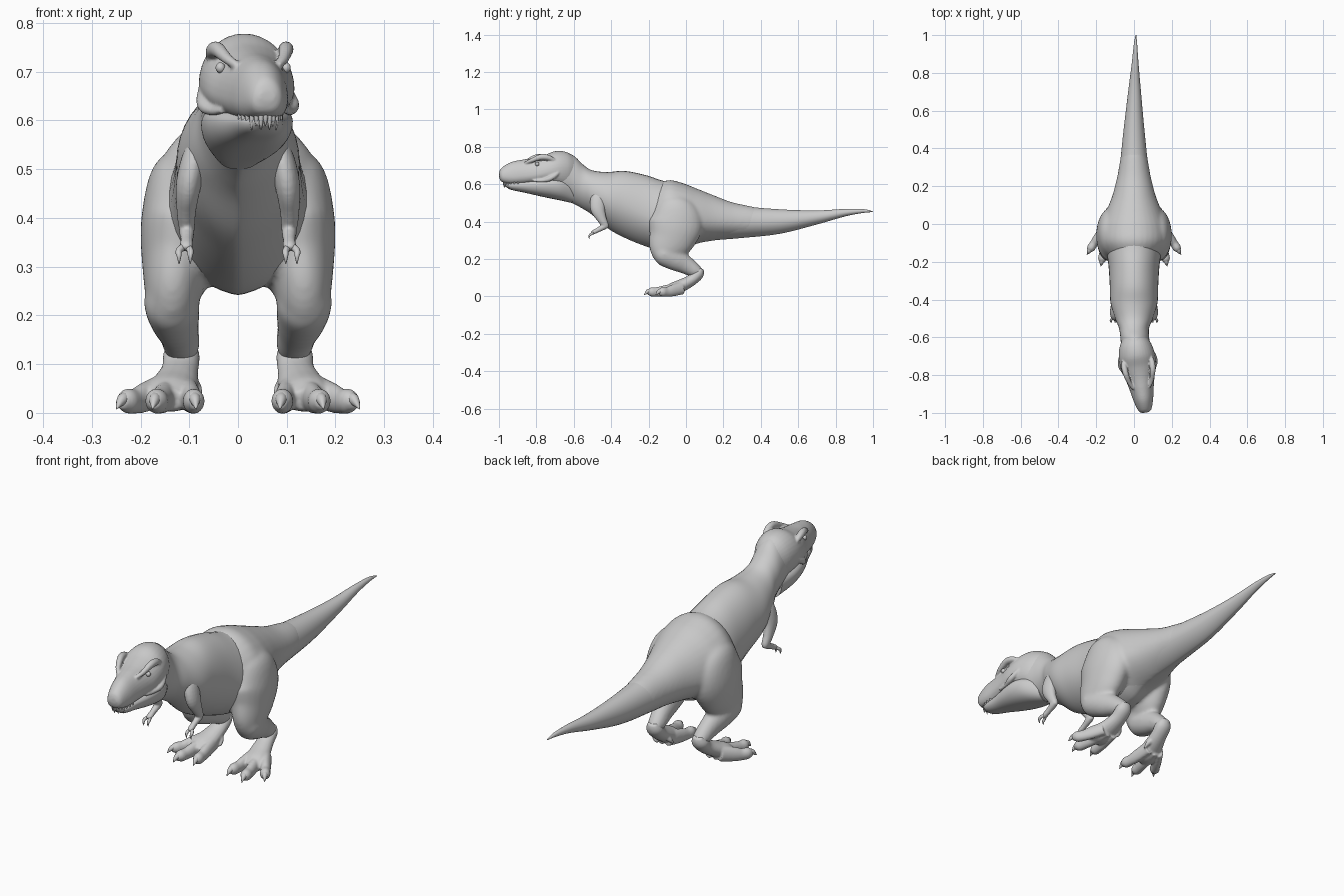
import bpy, bmesh, math
from mathutils import Vector, Matrix

HEAD = Matrix.Translation((0, -0.6, 0)) @ Matrix.Rotation(0.15, 4, 'Z') @ Matrix.Translation((0, 0.6, 0))


def spline(pts, n):
    """Catmull-Rom through tuples of any length."""
    p = [pts[0]] + list(pts) + [pts[-1]]
    out = []
    for i in range(1, len(p) - 2):
        for k in range(n):
            t = k / n
            out.append(tuple(0.5 * (2 * b + (c - a) * t + (2 * a - 5 * b + 4 * c - d) * t * t
                                    + (3 * b - a - 3 * c + d) * t ** 3)
                             for a, b, c, d in zip(*p[i - 1:i + 3])))
    return out + [tuple(pts[-1])]


def skin(name, rings, matrix=None):
    """Closed smooth mesh through a list of rings."""
    bm = bmesh.new()
    loops = [[bm.verts.new(v) for v in r] for r in rings]
    n = len(loops[0])
    for a, b in zip(loops, loops[1:]):
        for i in range(n):
            bm.faces.new((a[i], a[(i + 1) % n], b[(i + 1) % n], b[i]))
    for end in (loops[0], loops[-1]):
        bm.faces.new(end)
    bmesh.ops.recalc_face_normals(bm, faces=bm.faces)
    me = bpy.data.meshes.new(name)
    bm.to_mesh(me)
    bm.free()
    if matrix:
        me.transform(matrix)
    me.shade_smooth()
    me.set_sharp_from_angle(angle=math.radians(60))
    ob = bpy.data.objects.new(name, me)
    bpy.context.collection.objects.link(ob)
    return ob


def trunk(name, stations, top=1.0, low=1.0, matrix=None, sides=36, n=5):
    """Loft along y; station = y, x centre, z top, z bottom, half width, height share of widest point."""
    rings = []
    for y, cx, zt, zb, w, m in spline(stations, n):
        zm = zb + (zt - zb) * m
        ring = []
        for i in range(sides):
            a = 2 * math.pi * i / sides
            c, s = math.cos(a), math.sin(a)
            p = top if s > 0 else low
            ring.append((cx + max(w, 0.001) * math.copysign(abs(c) ** p, c), y,
                         zm + s * ((zt - zm) if s > 0 else (zm - zb))))
        rings.append(ring)
    return skin(name, rings, matrix)


def limb(name, pts, side=1, matrix=None, sides=18, n=5):
    """Tube along a path; point = x, y, z, sideways radius, depth radius."""
    pts = spline([(p[0] * side,) + tuple(p[1:]) for p in pts], n)
    rings = []
    for i, p in enumerate(pts):
        c = Vector(p[:3])
        t = (Vector(pts[min(i + 1, len(pts) - 1)][:3]) - Vector(pts[max(i - 1, 0)][:3])).normalized()
        u = (Vector((1, 0, 0)) - t * t.x).normalized()
        v = t.cross(u)
        rings.append([c + u * max(p[3], .0008) * math.cos(2 * math.pi * k / sides)
                      + v * max(p[4], .0008) * math.sin(2 * math.pi * k / sides) for k in range(sides)])
    return skin(name, rings, matrix)


def ball(name, loc, size, matrix):
    bm = bmesh.new()
    bmesh.ops.create_uvsphere(bm, u_segments=16, v_segments=10, radius=1)
    me = bpy.data.meshes.new(name)
    bm.to_mesh(me)
    bm.free()
    me.transform(matrix @ Matrix.Translation(loc) @ Matrix.Diagonal((*size, 1)))
    me.shade_smooth()
    bpy.context.collection.objects.link(bpy.data.objects.new(name, me))


def blend(name, parts, voxel, passes):
    """Join parts and melt them into one smooth surface."""
    with bpy.context.temp_override(active_object=parts[0], selected_editable_objects=parts):
        bpy.ops.object.join()
    ob = parts[0]
    ob.name = name
    m = ob.modifiers.new("melt", 'REMESH')
    m.mode, m.voxel_size, m.use_smooth_shade = 'VOXEL', voxel, True
    m = ob.modifiers.new("relax", 'SMOOTH')
    m.factor, m.iterations = .5, passes


# Neck, torso and tail
trunk("body_and_tail", [
    (-.74, .022, .755, .545, .070, .5), (-.66, .012, .772, .522, .078, .5),
    (-.60, .004, .752, .495, .076, .5), (-.55, 0, .705, .468, .080, .5),
    (-.50, 0, .674, .435, .100, .5), (-.42, 0, .665, .365, .124, .52),
    (-.33, 0, .671, .315, .128, .5), (-.22, 0, .650, .270, .135, .45),
    (-.12, 0, .618, .243, .150, .4), (-.02, 0, .600, .250, .150, .4),
    (.06, 0, .570, .283, .130, .45), (.15, 0, .533, .300, .105, .5),
    (.30, 0, .486, .313, .077, .5), (.50, 0, .466, .335, .055, .5),
    (.70, .003, .460, .385, .034, .5), (.85, .006, .468, .428, .018, .5),
    (.95, .008, .467, .447, .009, .5), (1.0, .01, .455, .451, .002, .5)], low=1.4)

# Skull with boxy lip line, and lower jaw
skull = [trunk("skull", [
    (-1.003, 0, .662, .640, .016, .4), (-.99, 0, .688, .614, .034, .4),
    (-.94, 0, .718, .600, .051, .35), (-.88, 0, .731, .600, .063, .35),
    (-.82, 0, .740, .604, .077, .35), (-.76, 0, .755, .605, .093, .4),
    (-.70, 0, .777, .590, .096, .45), (-.64, 0, .772, .580, .083, .5),
    (-.59, 0, .742, .600, .055, .5)], top=1.0, low=.65, matrix=HEAD)]
trunk("lower_jaw", [
    (-.972, 0, .603, .590, .018, .6), (-.94, 0, .612, .571, .040, .6),
    (-.87, 0, .622, .556, .058, .6), (-.80, 0, .635, .540, .080, .6),
    (-.74, 0, .645, .527, .092, .6), (-.68, 0, .640, .515, .088, .6),
    (-.61, 0, .620, .500, .060, .6)], low=.75, matrix=HEAD)

# Upper teeth around the front of the lip
for i in range(13):
    a = 1.2 * (i / 6 - 1)
    x, y = .045 * math.sin(a), -.978 + .11 * (1 - math.cos(a))
    ln = .034 if i % 2 else .026
    limb(f"tooth_{i}", [(x, y, .622, .006, .006), (x, y, .614 - ln / 2, .0045, .0045),
                        (x, y + .003, .614 - ln, .0005, .0005)], matrix=HEAD, sides=8, n=2)

hips = [trunk("hips", [
    (-.205, 0, .47, .31, .09, .4), (-.175, 0, .575, .265, .140, .38),
    (-.10, 0, .622, .245, .184, .4), (-.02, 0, .607, .255, .182, .4),
    (.06, 0, .576, .283, .150, .42), (.15, 0, .540, .298, .115, .45),
    (.25, 0, .503, .311, .089, .48), (.38, 0, .474, .322, .064, .5),
    (.46, 0, .44, .36, .03, .5)], low=1.5)]

for s, tag in ((1, "left"), (-1, "right")):
    # Face details, melted into the skull
    skull.append(limb(f"brow_{tag}", [
        (.042, -.87, .712, .008, .008), (.058, -.84, .726, .011, .011),
        (.071, -.79, .745, .015, .016), (.075, -.75, .742, .015, .015),
        (.074, -.71, .725, .008, .008)], s, HEAD))
    skull.append(limb(f"cheek_{tag}", [
        (.066, -.83, .620, .006, .006), (.080, -.78, .620, .010, .010),
        (.093, -.74, .632, .013, .014), (.090, -.70, .660, .009, .010),
        (.080, -.69, .69, .006, .006)], s, HEAD))
    ball(f"eye_{tag}", (s * .068, -.808, .708), (.010, .011, .011), HEAD)

    # Thigh and shin, melted into the hips
    hips.append(limb(f"thigh_{tag}", [
        (.085, -.06, .54, .03, .05), (.10, -.06, .49, .075, .105),
        (.115, -.055, .40, .083, .145),
        (.122, -.075, .32, .077, .130), (.133, -.105, .255, .060, .100),
        (.136, -.12, .205, .045, .062), (.136, -.12, .185, .015, .02)], s, sides=28))
    hips.append(limb(f"shin_{tag}", [
        (.137, -.165, .245, .035, .035), (.137, -.125, .23, .056, .062),
        (.131, -.06, .20, .052, .062), (.122, .00, .168, .042, .050),
        (.116, .05, .137, .037, .038), (.116, .078, .122, .030, .026)], s))

    # Foot: long ankle bone, three spread clawed toes and a small inner spur
    foot = [limb(f"lower_foot_{tag}", [
        (.116, .08, .15, .022, .016), (.116, .066, .122, .037, .031),
        (.119, .03, .088, .038, .031), (.128, -.02, .060, .047, .034),
        (.139, -.07, .038, .055, .036), (.142, -.11, .026, .035, .022)], s)]
    for name, tx, ty, w in (("inner", .090, -.165, .022), ("middle", .168, -.185, .023),
                            ("outer", .228, -.128, .022)):
        bx, by = .125 + (tx - .14) * .4, -.02
        d = Vector((tx - bx, ty - by, 0)).normalized()
        mx, my = (bx + tx) / 2, (by + ty) / 2
        foot.append(limb(f"{name}_toe_{tag}", [
            (bx, by, .045, w, .034), (mx, my, .031, w, .031),
            (tx - d.x * .03, ty - d.y * .03, .024, w * .95, .026),
            (tx, ty, .024, w, .025), (tx + d.x * .02, ty + d.y * .02, .020, w * .5, .013)], s))
        limb(f"{name}_claw_{tag}", [(tx, ty, .032, .012, .012),
                                    (tx + d.x * .02, ty + d.y * .02, .026, .011, .012),
                                    (tx + d.x * .040, ty + d.y * .040, .008, .001, .001)], s, sides=10)
    foot.append(limb(f"spur_{tag}", [(.10, .01, .07, .014, .014), (.084, -.002, .05, .011, .011),
                                     (.077, -.02, .03, .004, .004)], s, sides=10))
    blend(f"foot_{tag}", foot, .004, 8)

    # Small arm with two clawed fingers
    arm = [limb(f"upper_arm_{tag}", [
        (.070, -.45, .57, .012, .02), (.086, -.465, .53, .026, .042),
        (.101, -.472, .47, .026, .040), (.106, -.45, .415, .020, .026),
        (.105, -.43, .378, .016, .018), (.105, -.428, .365, .009, .009)], s),
        limb(f"forearm_{tag}", [
            (.105, -.422, .385, .010, .010), (.105, -.435, .375, .016, .016),
            (.105, -.47, .356, .013, .013), (.106, -.497, .342, .014, .011),
            (.107, -.505, .335, .009, .007)], s)]
    blend(f"arm_{tag}", arm, .004, 5)
    for j, fx in enumerate((.098, .121)):
        limb(f"finger_{j}_{tag}", [(.106, -.49, .345, .007, .007), (fx, -.508, .333, .007, .007),
                                   (fx, -.518, .322, .005, .005), (fx, -.516, .306, .001, .001)],
             s, sides=10, n=3)

blend("hips_and_legs", hips, .008, 10)
blend("skull", skull, .004, 6)
